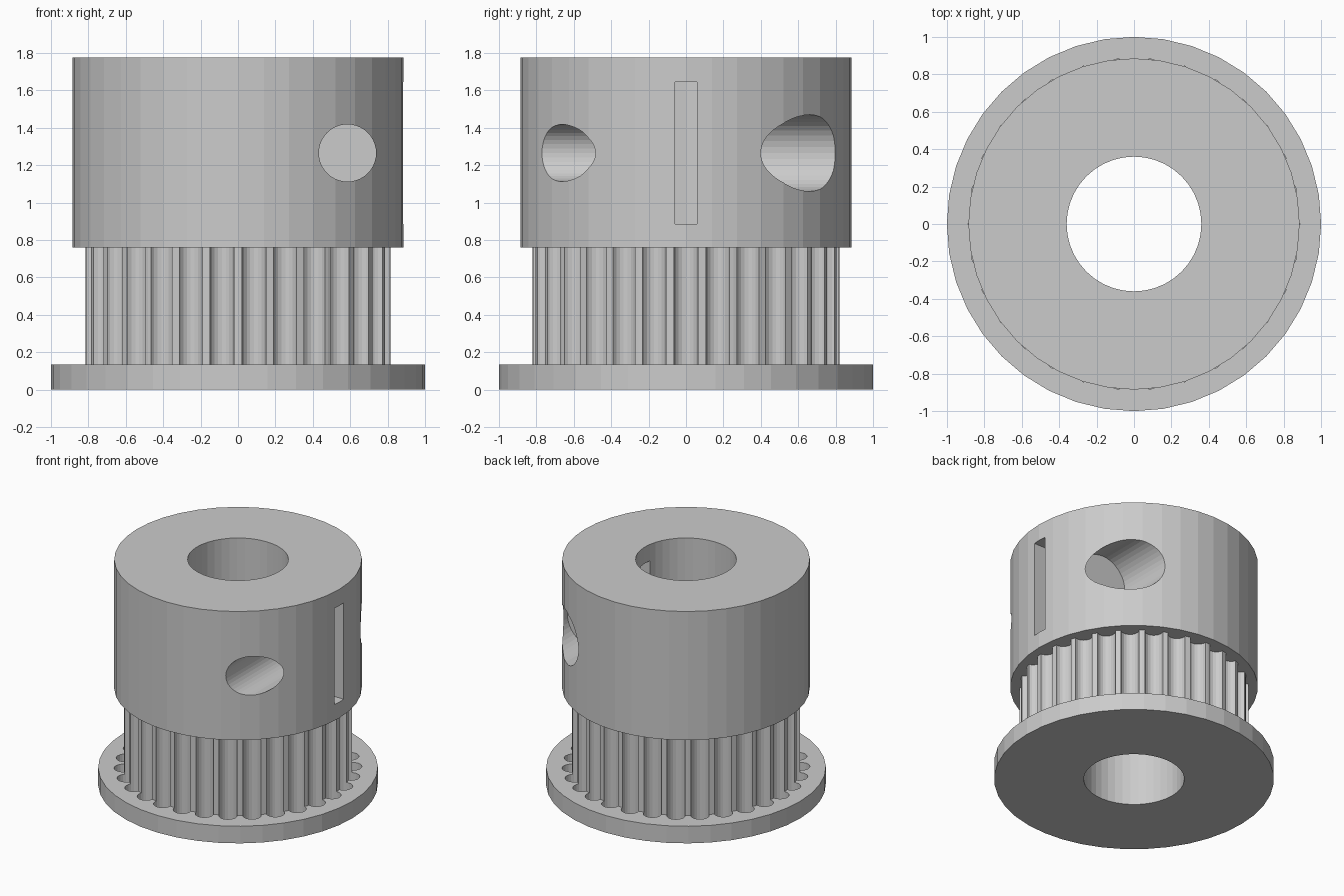
import bpy, bmesh, math
from mathutils import Matrix, Vector

if "Cube" in bpy.data.objects:
    bpy.data.objects.remove(bpy.data.objects["Cube"], do_unlink=True)

SIDES = 40
BORE = 0.36
TEETH = 30

metal = bpy.data.materials.new("plain_grey")
metal.use_nodes = True
grey = (0.6, 0.6, 0.6, 1)
metal.diffuse_color = grey
metal.node_tree.nodes["Principled BSDF"].inputs["Base Color"].default_value = grey


def finish(name, bm):
    bmesh.ops.recalc_face_normals(bm, faces=bm.faces)
    mesh = bpy.data.meshes.new(name)
    bm.to_mesh(mesh)
    bm.free()
    mesh.materials.append(metal)
    obj = bpy.data.objects.new(name, mesh)
    bpy.context.collection.objects.link(obj)
    return obj


def ring(name, radius, z0, z1):
    """Upright tube around the bore."""
    bm = bmesh.new()
    corners = [(BORE, z0), (radius, z0), (radius, z1), (BORE, z1)]
    loops = []
    for i in range(SIDES):
        a = math.tau * i / SIDES
        loops.append([bm.verts.new((r * math.cos(a), r * math.sin(a), z)) for r, z in corners])
    for i in range(SIDES):
        a, b = loops[i], loops[(i + 1) % SIDES]
        for k in range(4):
            n = (k + 1) % 4
            bm.faces.new((a[k], b[k], b[n], a[n]))
    return finish(name, bm)


def add_rod(bm, start, end, radius, sides):
    start, end = Vector(start), Vector(end)
    axis = end - start
    matrix = Matrix.Translation((start + end) / 2) @ axis.to_track_quat("Z", "Y").to_matrix().to_4x4()
    bmesh.ops.create_cone(bm, cap_ends=True, segments=sides, radius1=radius,
                          radius2=radius, depth=axis.length, matrix=matrix)


def rod(name, start, end, radius):
    bm = bmesh.new()
    add_rod(bm, start, end, radius, SIDES)
    return finish(name, bm)


def cut(obj, cutters):
    for cutter in cutters:
        cutter.hide_render = True
        mod = obj.modifiers.new("cut", "BOOLEAN")
        mod.operation = "DIFFERENCE"
        mod.solver = "EXACT"
        mod.object = cutter
    bpy.context.view_layer.update()
    result = bpy.data.meshes.new_from_object(
        obj.evaluated_get(bpy.context.evaluated_depsgraph_get()))
    obj.modifiers.clear()
    obj.data = result


# Bottom flange, toothed belt section and clamping hub
flange = ring("bottom_flange", 1.0, 0, 0.135)
core = ring("toothed_core", 0.82, 0.135, 0.76)
hub = ring("hub", 0.885, 0.76, 1.775)

# Round belt grooves, running down into the flange as pockets
bm = bmesh.new()
for i in range(TEETH):
    a = math.tau * i / TEETH
    x, y = 0.82 * math.cos(a), 0.82 * math.sin(a)
    add_rod(bm, (x, y, 0.03), (x, y, 0.9), 0.066, 20)
grooves = finish("groove_cutter", bm)
cut(flange, [grooves])
cut(core, [grooves])

# Clamp slot from the left side into the bore
bm = bmesh.new()
bmesh.ops.create_cube(bm, size=1, matrix=Matrix.Translation((0.6, 0, 1.265))
                      @ Matrix.Diagonal((0.8, 0.115, 0.76, 1)))
slot = finish("slot_cutter", bm)

# Screw hole into the slot, and a wider blind pocket at the back
screw = rod("screw_cutter", (0.585, -1.2, 1.265), (0.585, 0, 1.265), 0.153)
pocket = rod("pocket_cutter", (0.585, 0.35, 1.265), (0.585, 1.2, 1.265), 0.205)
cut(hub, [slot, screw, pocket])

for cutter in (grooves, slot, screw, pocket):
    bpy.data.objects.remove(cutter, do_unlink=True)
